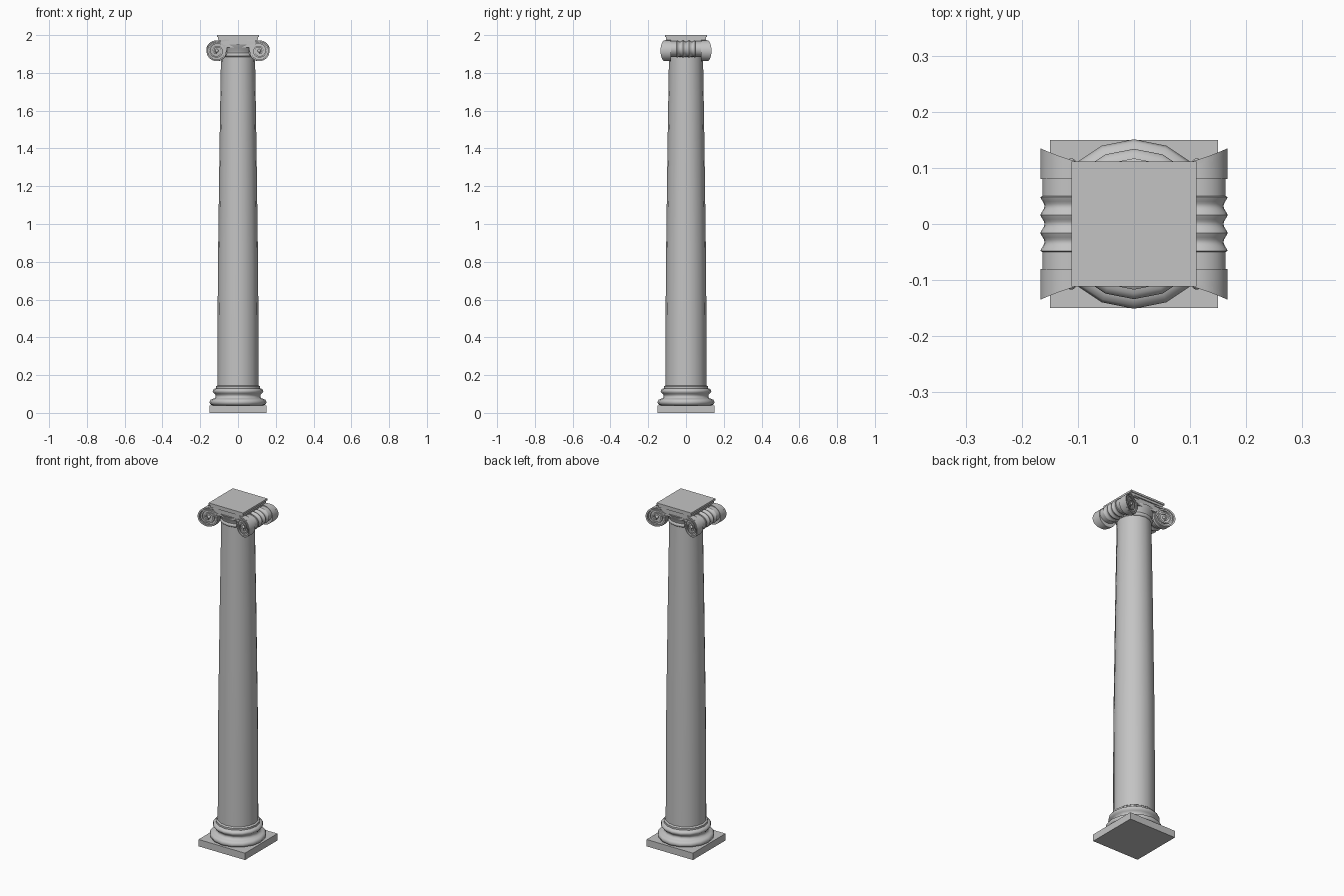
import bpy, bmesh, math

cube = bpy.data.objects.get("Cube")
if cube:
    bpy.data.objects.remove(cube, do_unlink=True)

stone = bpy.data.materials.new("grey stone")
stone.use_nodes = True
GREY = (0.55, 0.55, 0.55, 1)
stone.diffuse_color = GREY
stone.node_tree.nodes["Principled BSDF"].inputs["Base Color"].default_value = GREY

# Centre and radius of each scroll, seen from the front
CX, CZ, R = 0.112, 1.917, 0.055


def finish(name, bm, mirror=(False, False), angle=40):
    bmesh.ops.recalc_face_normals(bm, faces=bm.faces)
    mesh = bpy.data.meshes.new(name)
    bm.to_mesh(mesh)
    bm.free()
    mesh.materials.append(stone)
    obj = bpy.data.objects.new(name, mesh)
    bpy.context.collection.objects.link(obj)
    if any(mirror):
        mod = obj.modifiers.new("Mirror", 'MIRROR')
        mod.use_axis = (mirror[0], mirror[1], False)
        mod.use_mirror_merge = False
    bpy.ops.object.select_all(action='DESELECT')
    obj.select_set(True)
    bpy.context.view_layer.objects.active = obj
    bpy.ops.object.shade_smooth_by_angle(angle=math.radians(angle))
    return obj


def box(name, sx, sy, z0, z1):
    bm = bmesh.new()
    bmesh.ops.create_cube(bm, size=1)
    for v in bm.verts:
        v.co = (v.co.x * sx, v.co.y * sy, z0 + (v.co.z + 0.5) * (z1 - z0))
    return finish(name, bm)


def loft(bm, rings, closed_path=False):
    """Skin a list of equal rings of points and cap both ends."""
    rows = [[bm.verts.new(p) for p in ring] for ring in rings]
    n = len(rows[0])
    for a, b in zip(rows, rows[1:]):
        for i in range(n):
            j = (i + 1) % n
            bm.faces.new((a[i], a[j], b[j], b[i]))
    bm.faces.new(rows[0])
    bm.faces.new(rows[-1])


def turned(name, profile, sides=16):
    bm = bmesh.new()
    angles = [2 * math.pi * i / sides for i in range(sides)]
    loft(bm, [[(r * math.cos(a), r * math.sin(a), z) for a in angles] for r, z in profile])
    return finish(name, bm, angle=50)


def front_y(x):
    """Concave front surface of the capital, flaring toward the corners."""
    return -(0.097 + 0.038 * (x / 0.167) ** 2)


def slab(name, columns, back=-0.08, depth=0.008):
    """Solid from (x, low z, high z) columns with a flared front."""
    bm = bmesh.new()
    loft(bm, [[(x, back, lo), (x, front_y(x) + depth, lo),
               (x, front_y(x) + depth, hi), (x, back, hi)] for x, lo, hi in columns])
    return finish(name, bm, (True, True))


def rib(name, path, width=0.008, back=0.012):
    """Raised ribbon lying on the flared front, inside the given path."""
    bm = bmesh.new()
    rings = []
    for i, (x, z) in enumerate(path):
        x0, z0 = path[max(i - 1, 0)]
        x1, z1 = path[min(i + 1, len(path) - 1)]
        length = math.hypot(x1 - x0, z1 - z0)
        ix, iz = x + (z1 - z0) / length * width, z - (x1 - x0) / length * width
        rings.append([(x, front_y(x) + back, z), (x, front_y(x), z),
                      (ix, front_y(ix), iz), (ix, front_y(ix) + back, iz)])
    loft(bm, rings)
    return finish(name, bm, (True, True))


# Base: square plinth and turned mouldings
box("plinth", 0.30, 0.30, 0, 0.04)
turned("base_mouldings", [
    (0.135, 0.04), (0.146, 0.045), (0.151, 0.057), (0.146, 0.069), (0.135, 0.074),
    (0.124, 0.077), (0.118, 0.086), (0.118, 0.094), (0.125, 0.101),
    (0.132, 0.108), (0.134, 0.115), (0.132, 0.122), (0.124, 0.128),
    (0.117, 0.130), (0.117, 0.140), (0.109, 0.146)])

# Shaft with a gentle taper
turned("shaft", [(0.109, 0.14), (0.108, 0.5), (0.106, 0.8), (0.102, 1.1),
                 (0.098, 1.4), (0.094, 1.65), (0.09, 1.9)])

# Neck ring and flaring cushion under the capital
turned("neck_and_cushion", [(0.09, 1.885), (0.096, 1.89), (0.098, 1.896), (0.096, 1.902),
                            (0.092, 1.906), (0.095, 1.918), (0.103, 1.932), (0.11, 1.95)])

# Abacus
box("abacus_core", 0.205, 0.2, 1.935, 1.988)
box("abacus_lower", 0.214, 0.214, 1.976, 1.99)
box("abacus_slab", 0.223, 0.223, 1.989, 2.0)

# Front and back scroll discs, with the band that joins them
turns = [math.pi * (0.03 + 0.94 * i / 20) for i in range(21)]
slab("scroll_disc", [(CX - R * math.cos(a), CZ - R * math.sin(a), CZ + R * math.sin(a))
                     for a in turns])
slab("scroll_band", [(CX * i / 8, 1.937 + 0.012 * (i / 8) ** 2, 1.978 - 0.006 * (i / 8) ** 2)
                     for i in range(9)])

# Spiral ribbon winding inward from the top of the band
spiral = [(CX * i / 8, 1.978 - 0.006 * (i / 8) ** 2) for i in range(8)]
for i in range(61):
    t = i / 24
    r = R - 0.019 * max(0, t - 0.5)
    a = math.pi / 2 - 2 * math.pi * t
    spiral.append((CX + r * math.cos(a), CZ + r * math.sin(a)))
rib("spiral_ribbon", spiral)
rib("lower_band_rib", [(0.075 * i / 6, 1.938 + 0.012 * (i / 6) ** 2) for i in range(7)], 0.006)

# Eye in the middle of each scroll
bm = bmesh.new()
bmesh.ops.create_uvsphere(bm, u_segments=12, v_segments=8, radius=0.009)
for v in bm.verts:
    v.co.x += CX
    v.co.y += front_y(CX) + 0.006
    v.co.z += CZ
finish("scroll_eye", bm, (True, True))

# Side bolsters: rounded rolls with raised rings around the middle
stations = [(-0.097, 0), (-0.05, 0)]
for i in range(25):
    y = -0.048 + 0.096 * i / 24
    stations.append((y, 0.004 - 0.0075 * abs(math.sin(math.pi * i / 8)) ** 1.5))
stations += [(0.05, 0), (0.097, 0)]
bm = bmesh.new()
angles = [2 * math.pi * i / 24 for i in range(24)]
loft(bm, [[(CX + (0.051 + d) * math.cos(a), y, 1.926 + (0.042 + d) * math.sin(a))
           for a in angles] for y, d in stations])
finish("bolster", bm, (True, False))
